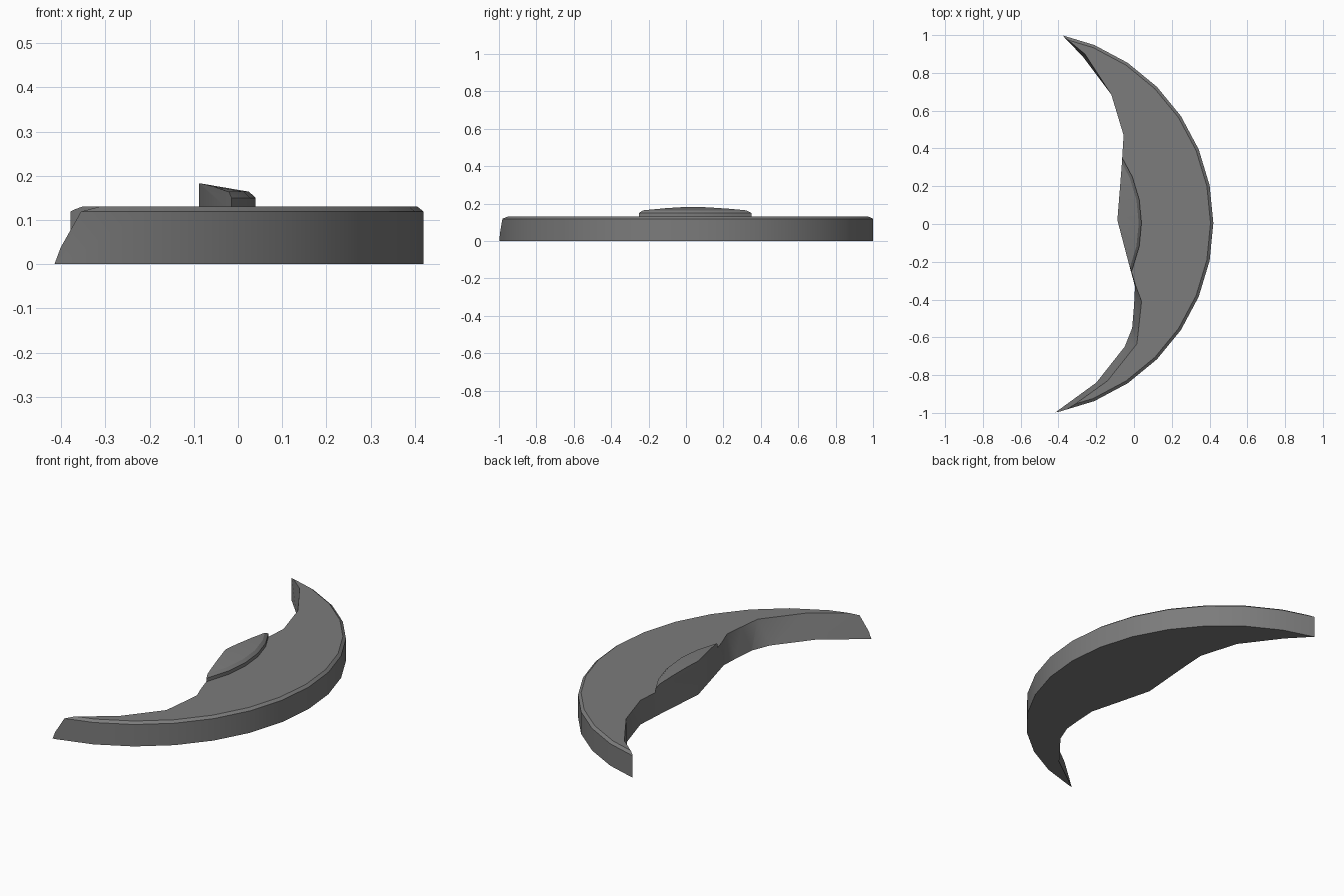
import bpy, bmesh
from math import radians
from mathutils import Matrix, Vector

if "Cube" in bpy.data.objects:
    bpy.data.objects.remove(bpy.data.objects["Cube"], do_unlink=True)

AXIS = Vector((-0.60, 0.005, 0))   # centre of the whole disc
SIDES = 32

stone = bpy.data.materials.new("dark_grey")
stone.use_nodes = True
stone.diffuse_color = (0.2, 0.2, 0.2, 1)
stone.node_tree.nodes["Principled BSDF"].inputs["Base Color"].default_value = (0.2, 0.2, 0.2, 1)


def make_object(name, bm):
    bmesh.ops.recalc_face_normals(bm, faces=bm.faces)
    mesh = bpy.data.meshes.new(name)
    bm.to_mesh(mesh)
    bm.free()
    obj = bpy.data.objects.new(name, mesh)
    bpy.context.collection.objects.link(obj)
    return obj


def ring_solid(name, profile):
    """Stack rings of (radius, height) into a closed round solid."""
    bm = bmesh.new()
    rings = []
    for r, z in profile:
        rings.append([bm.verts.new(AXIS + Matrix.Rotation(radians(360 * i / SIDES), 3, "Z")
                                   @ Vector((r, 0, z))) for i in range(SIDES)])
    skin(bm, rings)
    return make_object(name, bm)


def skin(bm, rings):
    n = len(rings[0])
    for a, b in zip(rings, rings[1:]):
        for i in range(n):
            j = (i + 1) % n
            bm.faces.new((a[i], a[j], b[j], b[i]))
    bm.faces.new(rings[0])
    bm.faces.new(rings[-1])


# Broken edge, from the back tip to the front tip, at the base and at the top
shared = [(-0.12, 0.685), (-0.055, 0.47), (-0.065, 0.31), (-0.088, 0.02), (-0.03, -0.20)]
base_edge = [(-0.50, 1.12), (-0.38, 1.0), (-0.27, 0.885)] + shared + [
    (0.005, -0.33), (0.0, -0.43), (-0.01, -0.55), (-0.05, -0.65), (-0.20, -0.84),
    (-0.42, -1.0), (-0.60, -1.13)]
top_edge = [(-0.50, 1.11), (-0.375, 0.995), (-0.26, 0.90)] + shared + [
    (0.01, -0.33), (0.04, -0.41), (0.028, -0.52), (0.015, -0.635), (-0.14, -0.83),
    (-0.335, -0.97), (-0.52, -1.10)]
far_side = [(1, -1.5), (1, 1.5)]

bm = bmesh.new()
levels = [(base_edge, -0.1), (base_edge, -0.001), (top_edge, 0.131), (top_edge, 0.4)]
skin(bm, [[bm.verts.new((x, y, z)) for x, y in edge + far_side] for edge, z in levels])
bmesh.ops.triangulate(bm, faces=bm.faces)
cutter = make_object("fracture_cutter", bm)
cutter.hide_render = True

# Disc with a bevelled rim, and the low domed boss on it
disc = ring_solid("disc_fragment", [(1.02, 0), (1.02, 0.119), (1.005, 0.131)])
boss = ring_solid("raised_boss", [(0.64, 0.12), (0.64, 0.15), (0.625, 0.164),
                                  (0.52, 0.182), (0.3, 0.19)])

# Keep only the broken crescent of each part
for obj in (disc, boss):
    obj.data.materials.append(stone)
    cut = obj.modifiers.new("fracture", "BOOLEAN")
    cut.operation = "INTERSECT"
    cut.solver = "EXACT"
    cut.object = cutter
    bpy.ops.object.select_all(action="DESELECT")
    obj.select_set(True)
    bpy.context.view_layer.objects.active = obj
    bpy.ops.object.modifier_apply(modifier=cut.name)
    bpy.ops.object.shade_smooth_by_angle(angle=radians(30))

bpy.data.objects.remove(cutter, do_unlink=True)
